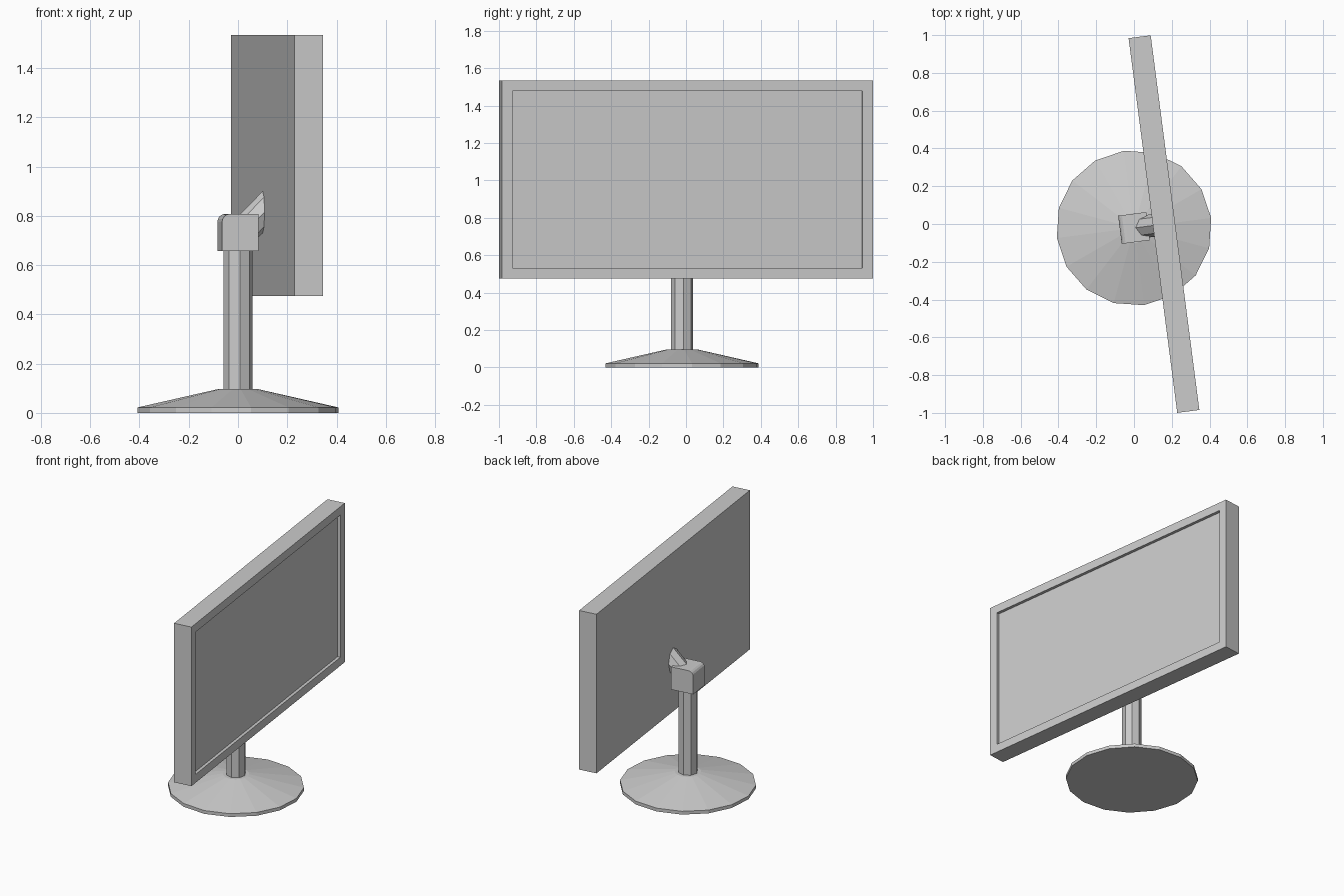
import bpy, bmesh, math
from mathutils import Matrix, Vector

if "Cube" in bpy.data.objects:
    bpy.data.objects.remove(bpy.data.objects["Cube"])

# Whole monitor is built facing +x, then swivelled about the pole
PLACE = Matrix.Translation((0, -0.021, 0)) @ Matrix.Rotation(math.radians(7.4), 4, 'Z')


def finish(bm, name):
    bmesh.ops.recalc_face_normals(bm, faces=bm.faces)
    mesh = bpy.data.meshes.new(name)
    bm.to_mesh(mesh)
    bm.free()
    obj = bpy.data.objects.new(name, mesh)
    obj.matrix_world = PLACE
    bpy.context.collection.objects.link(obj)


def loft(name, rings):
    """Capped skin through rings of points with equal counts."""
    bm = bmesh.new()
    loops = [[bm.verts.new(p) for p in ring] for ring in rings]
    n = len(loops[0])
    for a, b in zip(loops, loops[1:]):
        for i in range(n):
            j = (i + 1) % n
            bm.faces.new((a[i], a[j], b[j], b[i]))
    bm.faces.new(loops[0])
    bm.faces.new(loops[-1])
    finish(bm, name)


def circle(r, z, n):
    return [(r * math.cos(math.tau * i / n), r * math.sin(math.tau * i / n), z) for i in range(n)]


def box(lo, hi):
    bm = bmesh.new()
    lo, hi = Vector(lo), Vector(hi)
    bmesh.ops.create_cube(bm, size=1, matrix=Matrix.Translation((lo + hi) / 2)
                          @ Matrix.Diagonal((*(hi - lo), 1)))
    return bm


# Conical foot and pole
loft("base", [circle(0.412, 0, 16), circle(0.412, 0.022, 16), circle(0.08, 0.097, 16)])
loft("pole", [circle(0.06, 0.09, 8), circle(0.06, 0.67, 8)])

# Hinge block, rounded along its rear top edge
bm = box((-0.075, -0.075, 0.657), (0.075, 0.075, 0.808))
edge = [e for e in bm.edges if all(v.co.x < 0 and v.co.z > 0.7 for v in e.verts)]
bmesh.ops.bevel(bm, geom=edge, offset=0.033, segments=4, profile=0.5, affect='EDGES')
finish(bm, "hinge_block")

# Arm rising at 45 degrees, cut flush with the panel back
stretch = math.sqrt(2)
loft("tilt_arm", [[(u, y, 0.714 + u + x * stretch) for x, y, _ in circle(0.06, 0, 8)]
                  for u in (0.0, 0.105)])

# Screen housing with recessed display
bm = box((0.101, -1.0, 0.475), (0.219, 1.0, 1.535))
bm.normal_update()
front = max(bm.faces, key=lambda f: f.calc_center_median().x)
bmesh.ops.inset_region(bm, faces=[front], thickness=0.056, use_even_offset=True)
bm.normal_update()
new = bmesh.ops.extrude_discrete_faces(bm, faces=[front])["faces"][0]
bmesh.ops.translate(bm, verts=new.verts, vec=(-0.02, 0, 0))
finish(bm, "screen_housing")
